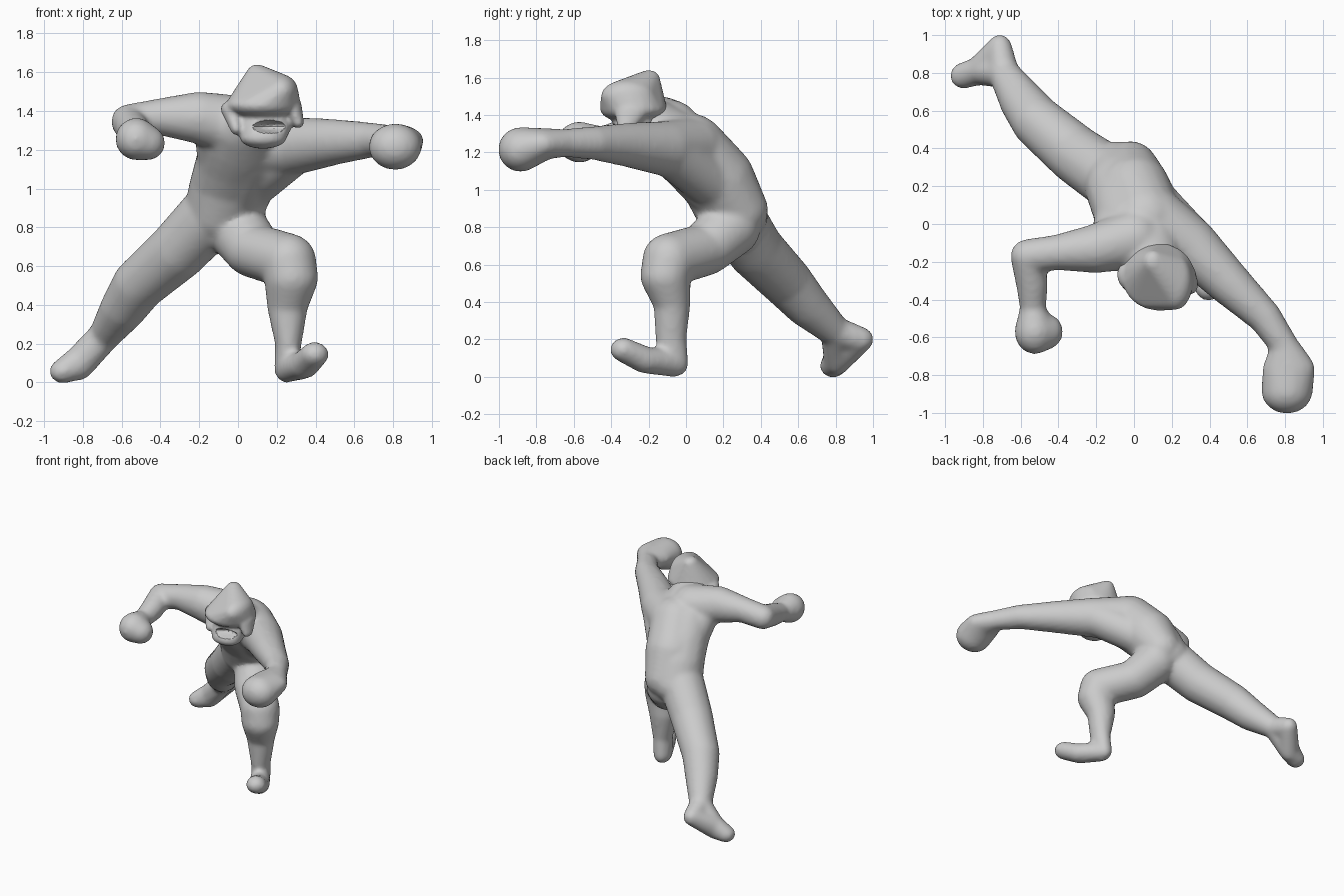
import bpy, bmesh
from mathutils import Matrix


def ball(bm, c, r):
    """Ellipsoid; r is a number or an (x, y, z) radius."""
    r = (r, r, r) if isinstance(r, (int, float)) else r
    m = Matrix.Translation(c) @ Matrix.Diagonal((*r, 1))
    bmesh.ops.create_icosphere(bm, subdivisions=3, radius=1, matrix=m)


def hull(bm, balls):
    """Add one convex skin stretched around several ellipsoids."""
    part = bmesh.new()
    for c, r in balls:
        ball(part, c, r)
    out = bmesh.ops.convex_hull(part, input=part.verts)
    junk = [g for g in out["geom_interior"] if isinstance(g, bmesh.types.BMVert)]
    bmesh.ops.delete(part, geom=junk, context="VERTS")
    tmp = bpy.data.meshes.new("tmp")
    part.to_mesh(tmp)
    part.free()
    bm.from_mesh(tmp)
    bpy.data.meshes.remove(tmp)


def add_object(name, bm):
    me = bpy.data.meshes.new(name)
    bm.to_mesh(me)
    bm.free()
    ob = bpy.data.objects.new(name, me)
    bpy.context.collection.objects.link(ob)
    return ob


def make(name, chains, voxel, smooth, hulls=(), cutter=None):
    """Fuse tapering chains and whole hulls into one smooth skin."""
    bm = bmesh.new()
    for pts in chains:
        for pair in zip(pts, pts[1:]):
            hull(bm, pair)
    for balls in hulls:
        hull(bm, balls)
    ob = add_object(name, bm)
    mod = ob.modifiers.new("fuse", "REMESH")
    mod.mode, mod.voxel_size, mod.use_smooth_shade = "VOXEL", voxel, True
    if cutter:
        b = ob.modifiers.new("cut", "BOOLEAN")
        b.operation, b.object, b.solver = "DIFFERENCE", cutter, "EXACT"
    s = ob.modifiers.new("soften", "SMOOTH")
    s.factor, s.iterations = 0.5, smooth


# torso, bent forward from the hips, with flank muscles to each shoulder
torso = [((-0.09, 0.25, 0.86), (0.19, 0.19, 0.15)),
         ((-0.04, 0.18, 1.01), (0.215, 0.20, 0.15)),
         ((0.00, 0.09, 1.12), (0.225, 0.205, 0.17)),
         ((0.03, -0.01, 1.22), (0.23, 0.20, 0.18)),
         ((0.05, -0.13, 1.31), (0.20, 0.16, 0.16)),
         ((0.11, -0.22, 1.37), 0.13)]
buttock = [((-0.02, 0.29, 0.89), 0.15), ((0.0, 0.17, 1.05), 0.20), ((0.06, 0.02, 1.21), 0.20)]
flanks = [[((0.06, 0.15, 1.03), 0.14), ((0.29, -0.09, 1.21), 0.135)],
          [((-0.06, 0.12, 1.05), 0.14), ((-0.12, -0.10, 1.33), 0.11)]]

# bent arm
bent_arm = [((0.0, -0.08, 1.32), 0.16),
            ((-0.20, -0.13, 1.365), (0.13, 0.13, 0.135)),
            ((-0.40, -0.15, 1.37), 0.095),
            ((-0.565, -0.17, 1.345), 0.09),
            ((-0.54, -0.32, 1.30), 0.085),
            ((-0.535, -0.45, 1.27), 0.068),
            ((-0.525, -0.57, 1.255), (0.108, 0.12, 0.11)),
            ((-0.465, -0.57, 1.235), (0.09, 0.095, 0.09))]

# reaching arm
reach_arm = [((0.10, 0.03, 1.22), 0.17),
             ((0.30, -0.11, 1.22), (0.145, 0.145, 0.148)),
             ((0.50, -0.31, 1.24), 0.118),
             ((0.69, -0.49, 1.25), 0.09),
             ((0.80, -0.65, 1.25), 0.075),
             ((0.82, -0.77, 1.245), (0.14, 0.11, 0.085)),
             ((0.81, -0.885, 1.215), (0.137, 0.12, 0.12))]

# trailing leg, stretched back
back_leg = [((-0.15, 0.26, 0.85), 0.165),
            ((-0.31, 0.37, 0.68), 0.155),
            ((-0.51, 0.54, 0.505), 0.138),
            ((-0.59, 0.645, 0.385), 0.12),
            ((-0.69, 0.80, 0.24), 0.082),
            ((-0.71, 0.925, 0.20), (0.067, 0.08, 0.07)),
            ((-0.82, 0.81, 0.10), (0.08, 0.075, 0.09)),
            ((-0.905, 0.785, 0.057), (0.07, 0.07, 0.062))]
back_instep = [back_leg[4], back_leg[6]]

# lunging leg, heel planted and toes lifted
front_leg = [((-0.01, 0.24, 0.80), 0.16),
             ((0.08, 0.10, 0.68), (0.15, 0.15, 0.14)),
             ((0.26, -0.09, 0.625), 0.144),
             ((0.275, -0.11, 0.54), (0.14, 0.135, 0.13)),
             ((0.255, -0.075, 0.40), (0.107, 0.10, 0.10)),
             ((0.26, -0.08, 0.20), (0.068, 0.083, 0.08)),
             ((0.25, -0.065, 0.072), (0.064, 0.08, 0.074)),
             ((0.34, -0.22, 0.09), (0.08, 0.08, 0.072)),
             ((0.395, -0.335, 0.145), (0.074, 0.072, 0.065))]

make("body", [torso, buttock, *flanks, bent_arm, reach_arm,
              back_leg, back_instep, front_leg], 0.016, 9)

# open mouth cutter
bm = bmesh.new()
ball(bm, (0.17, -0.49, 1.32), (0.12, 0.17, 0.04))
mouth = add_object("mouth_cutter", bm)
mouth.hide_render = True
mouth.display_type = "WIRE"

# head: hood with pointed crown, jaw below, hanging cheek flaps
hood = [((0.13, -0.28, 1.43), (0.195, 0.18, 0.075)),
        ((0.22, -0.31, 1.50), (0.09, 0.145, 0.09)),
        ((0.10, -0.20, 1.595), (0.055, 0.06, 0.045))]
jaw = [((0.14, -0.27, 1.35), (0.15, 0.12, 0.08)),
       ((0.13, -0.33, 1.26), (0.12, 0.09, 0.055))]
flaps = [[((-0.04, -0.27, 1.41), (0.05, 0.07, 0.04)), ((-0.01, -0.33, 1.31), (0.03, 0.05, 0.035))],
         [((0.28, -0.29, 1.42), (0.05, 0.09, 0.05)), ((0.31, -0.32, 1.34), (0.03, 0.05, 0.03))]]
make("head", [jaw, *flaps], 0.012, 5, [hood], mouth)
